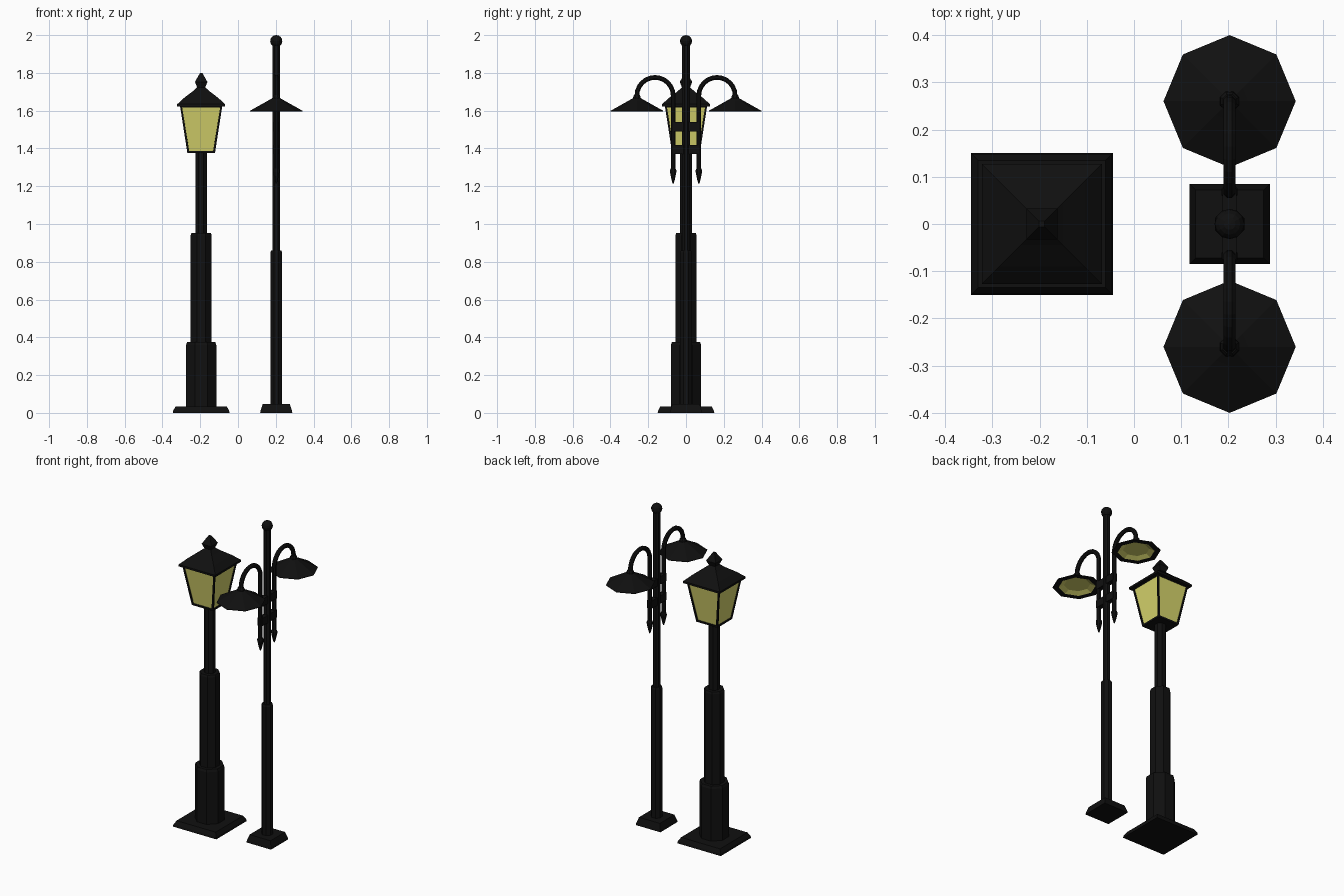
import bpy, bmesh, math
from mathutils import Vector

if "Cube" in bpy.data.objects:
    bpy.data.objects.remove(bpy.data.objects["Cube"])


def material(name, rgb):
    m = bpy.data.materials.new(name)
    m.diffuse_color = (*rgb, 1)
    m.use_nodes = True
    m.node_tree.nodes["Principled BSDF"].inputs["Base Color"].default_value = m.diffuse_color
    return m


BLACK = material("black_iron", (0.005, 0.005, 0.005))
GLOW = material("warm_yellow_glass", (0.68, 0.66, 0.15))


def finish(bm, name):
    bmesh.ops.recalc_face_normals(bm, faces=bm.faces)
    me = bpy.data.meshes.new(name)
    bm.to_mesh(me)
    bm.free()
    me.materials.append(BLACK)
    me.materials.append(GLOW)
    ob = bpy.data.objects.new(name, me)
    bpy.context.collection.objects.link(ob)
    return ob


def bridge(bm, rings):
    """Join rings of vertices into a capped shell."""
    n = len(rings[0])
    for a, b in zip(rings, rings[1:]):
        for i in range(n):
            j = (i + 1) % n
            bm.faces.new((a[i], a[j], b[j], b[i]))
    bm.faces.new(rings[0][::-1])
    bm.faces.new(rings[-1])


def turned(name, x, y, profile, sides=8, flats=True):
    """Stack of regular polygons (half width, z); flats face the axes."""
    bm = bmesh.new()
    phase = math.pi / sides if flats else 0
    k = 1 / math.cos(math.pi / sides) if flats else 1
    rings = []
    for r, z in profile:
        angs = [phase + 2 * math.pi * i / sides for i in range(sides)]
        rings.append([bm.verts.new((x + r * k * math.cos(a), y + r * k * math.sin(a), z))
                      for a in angs])
    bridge(bm, rings)
    return finish(bm, name)


def box(name, x, y, z, sx, sy, sz):
    bm = bmesh.new()
    bmesh.ops.create_cube(bm, size=1)
    for v in bm.verts:
        v.co = Vector((x + v.co.x * sx, y + v.co.y * sy, z + v.co.z * sz))
    return finish(bm, name)


# ---- Lantern lamp ----
AX = -0.195
turned("lantern_base", AX, 0, [(0.15, 0), (0.148, 0.012), (0.135, 0.035)], 4)
turned("lantern_plinth", AX, 0, [(0.08, 0.03), (0.08, 0.36), (0.075, 0.375)])
turned("lantern_lower_post", AX, 0, [(0.056, 0.37), (0.056, 0.94), (0.052, 0.952)])
turned("lantern_upper_post", AX, 0, [(0.031, 0.945), (0.031, 1.385)])

# Tapered lantern body with four inset glass panes
bm = bmesh.new()
rings = []
for r, z in [(0.073, 1.375), (0.112, 1.626)]:
    rings.append([bm.verts.new((AX + sx * r, sy * r, z))
                  for sx, sy in ((1, 1), (-1, 1), (-1, -1), (1, -1))])
bridge(bm, rings)
bmesh.ops.recalc_face_normals(bm, faces=bm.faces)
panes = [f for f in bm.faces if abs(f.normal.z) < 0.5]
bmesh.ops.inset_individual(bm, faces=panes, thickness=0.014)
bmesh.ops.inset_individual(bm, faces=panes, thickness=0.0005, depth=-0.006)
for f in panes:
    f.material_index = 1
finish(bm, "lantern_body")

turned("lantern_roof", AX, 0, [(0.127, 1.622), (0.127, 1.634), (0.09, 1.668),
                               (0.045, 1.702), (0.02, 1.725)], 4)
turned("lantern_finial", AX, 0, [(0.018, 1.715), (0.033, 1.752), (0.022, 1.772),
                                 (0.006, 1.80)], 4)

# ---- Double arm lamp ----
BX = 0.2025
turned("arm_lamp_base", BX, 0, [(0.085, 0), (0.083, 0.012), (0.072, 0.047)], 4)
turned("arm_lamp_lower_post", BX, 0, [(0.031, 0.04), (0.031, 0.85), (0.027, 0.86)])
turned("arm_lamp_upper_post", BX, 0, [(0.02, 0.855), (0.02, 1.95)])
bm = bmesh.new()
bmesh.ops.create_uvsphere(bm, u_segments=12, v_segments=8, radius=0.032)
bmesh.ops.translate(bm, verts=bm.verts, vec=(BX, 0, 1.968))
finish(bm, "arm_lamp_top_ball")

# Clamps joining both arms to the post
for label, z in (("lower", 1.395), ("upper", 1.515)):
    box(label + "_clamp", BX, 0, z, 0.03, 0.15, 0.048)

for label, s in (("front", -1), ("back", 1)):
    # Hooked tube: straight shaft, half circle, short drop
    path = [(0.068, 1.29, math.pi)]
    for i in range(13):
        a = math.pi * (1 - i / 12)
        path.append((0.164 + 0.096 * math.cos(a), 1.68 + 0.096 * math.sin(a), a))
    path.append((0.26, 1.66, 0))
    bm = bmesh.new()
    rings = []
    for y, z, a in path:
        ring = []
        for i in range(8):
            t = 2 * math.pi * (i + 0.5) / 8
            u = 0.0135 * math.cos(t)
            ring.append(bm.verts.new((BX + 0.0135 * math.sin(t),
                                      s * (y + u * math.cos(a)), z + u * math.sin(a))))
        rings.append(ring)
    bridge(bm, rings)
    finish(bm, label + "_arm")

    turned(label + "_arm_tip", BX, s * 0.068,
           [(0.003, 1.215), (0.009, 1.235), (0.017, 1.275), (0.017, 1.285), (0.011, 1.298)])
    turned(label + "_shade_neck", BX, s * 0.26,
           [(0.022, 1.65), (0.019, 1.675), (0.014, 1.684)])

    # Octagonal shade with a shallow glowing recess underneath
    shade = turned(label + "_shade", BX, s * 0.26,
                   [(0.075, 1.611), (0.105, 1.597), (0.138, 1.595), (0.14, 1.599),
                    (0.04, 1.655), (0.018, 1.668)], 8, False)
    for p in shade.data.polygons:
        far = max((Vector(shade.data.vertices[v].co.xy) - Vector((BX, s * 0.26))).length
                  for v in p.vertices)
        if p.normal.z < -0.3 and far < 0.11:
            p.material_index = 1
